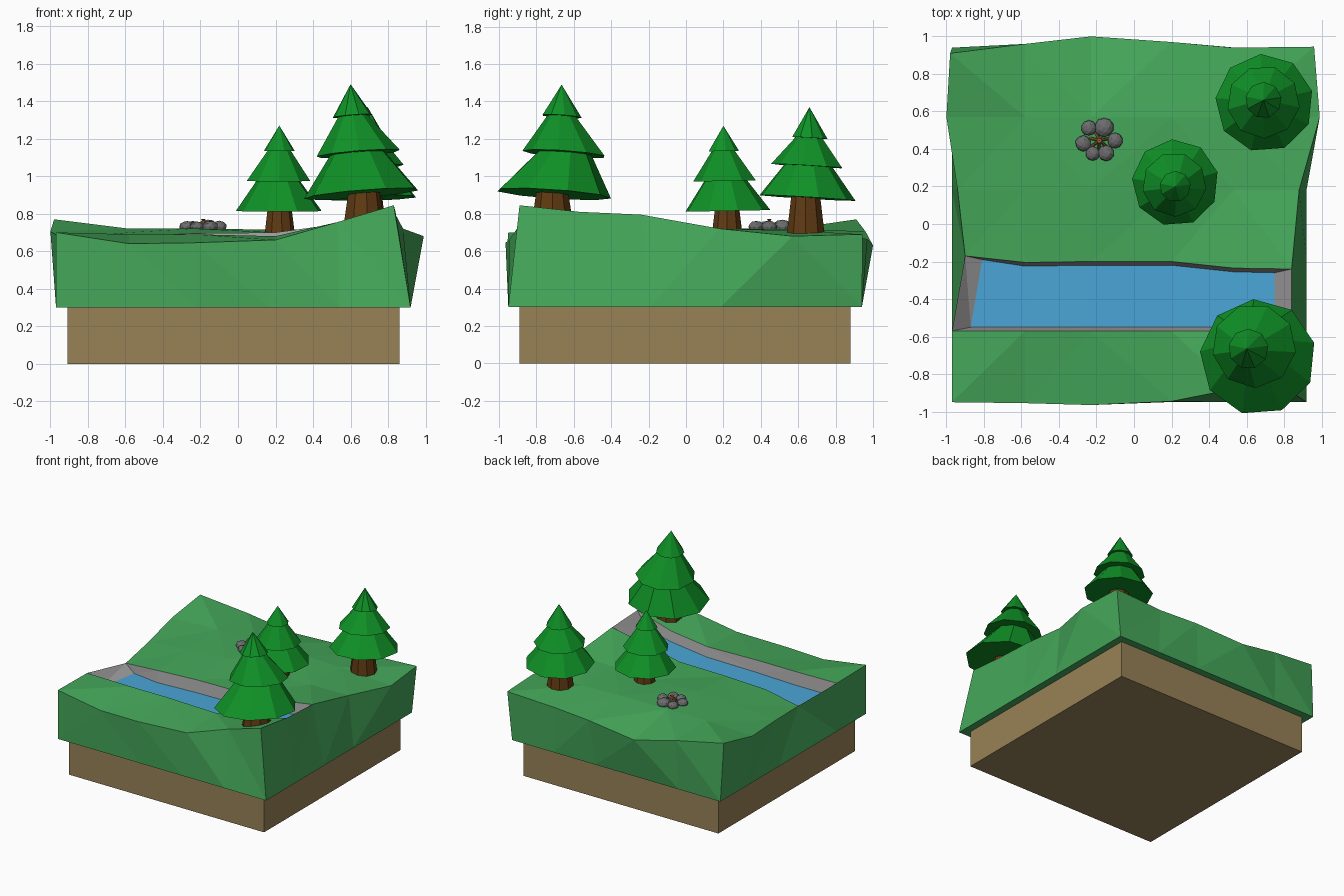
import bpy, bmesh, math, random
from mathutils import Vector

if "Cube" in bpy.data.objects:
    bpy.data.objects.remove(bpy.data.objects["Cube"])

random.seed(4)


def srgb(r, g, b):
    return tuple(((c / 255 + 0.055) / 1.055) ** 2.4 for c in (r, g, b)) + (1.0,)


def material(name, *rgb):
    m = bpy.data.materials.new(name)
    m.diffuse_color = srgb(*rgb)
    m.use_nodes = True
    m.node_tree.nodes["Principled BSDF"].inputs["Base Color"].default_value = m.diffuse_color
    return m


GRASS = material("grass_green", 69, 168, 90)
DIRT = material("dirt_brown", 153, 130, 87)
BANK = material("bank_grey", 160, 158, 158)
WATER = material("water_blue", 74, 165, 215)
LEAF = material("needle_green", 15, 145, 38)
BARK = material("bark_brown", 96, 58, 18)
STONE = material("stone_grey", 108, 108, 110)
STICK = material("stick_brown", 140, 98, 55)


def make(name, bm, *mats):
    bmesh.ops.recalc_face_normals(bm, faces=bm.faces)
    me = bpy.data.meshes.new(name)
    bm.to_mesh(me)
    bm.free()
    for m in mats:
        me.materials.append(m)
    ob = bpy.data.objects.new(name, me)
    bpy.context.collection.objects.link(ob)
    return ob


# dirt block
bm = bmesh.new()
bmesh.ops.create_cube(bm, size=1)
for v in bm.verts:
    v.co = Vector((v.co.x * 1.77 - 0.025, v.co.y * 1.77 - 0.005, 0.15 + v.co.z * 0.3))
make("dirt_block", bm, DIRT)

# grass terrain: 6 x 6 height grid, rows run from front to back
LEFT = (-.97, -.97, -.90, -.94, -1.0, -.98)
RIGHT = (.83, .84, .84, .88, .99, .96)
COLS = (-.58, -.23, .20, .53)
ROW_Y = ((-.95, -.955, -.965, -.945, -.88, -.89), (-.57,) * 6,
         (-.17, -.205, -.20, -.20, -.235, -.24), (.18,) * 6, (.57,) * 6,
         (.91, .96, 1.0, .97, .94, .945))
HEIGHT = ((.70, .64, .645, .66, .755, .845), (.695, .69, .69, .68, .72, .81),
          (.642, .68, .695, .70, .745, .795), (.67, .70, .72, .70, .715, .72),
          (.705, .72, .72, .715, .71, .68), (.77, .705, .63, .664, .67, .69))
FLOOR = (.59, .59, .60, .605, .645, .70)

bm = bmesh.new()
grid = []
for j in range(6):
    xs = (LEFT[j],) + COLS + (RIGHT[j],)
    grid.append([bm.verts.new((xs[i], ROW_Y[j][i], HEIGHT[j][i])) for i in range(6)])


def face(vs, mat=0):
    f = bm.faces.new(vs)
    f.material_index = mat


def strip(a, b, mat=0):
    for i in range(len(a) - 1):
        face((a[i], a[i + 1], b[i + 1], b[i]), mat)


for j in (0, 2, 3, 4):
    strip(grid[j], grid[j + 1])

# stream channel: grey banks and water surface
fx = (-.87,) + COLS + (.75,)
bx = (-.81,) + COLS + (.75,)
near = [bm.verts.new((fx[i], -.55, FLOOR[i])) for i in range(6)]
far = [bm.verts.new((bx[i], ROW_Y[2][i] - .02, FLOOR[i])) for i in range(6)]
strip(grid[1], near, 1)
strip(far, grid[2], 1)
strip(near, far, 2)
for i in (0, 5):
    face((grid[1][i], near[i], far[i], grid[2][i]), 1)

# outer walls down to a flat rectangular underside
rim = (grid[0][:] + [grid[j][5] for j in range(1, 6)]
       + grid[5][4::-1] + [grid[j][0] for j in range(4, 0, -1)])
corners = [Vector(c) for c in ((-.97, -.95, .3), (.92, -.95, .3), (.92, .94, .3), (-.97, .94, .3))]
base = []
for k in range(20):
    a, b = corners[k // 5], corners[(k // 5 + 1) % 4]
    base.append(bm.verts.new(a.lerp(b, (k % 5) / 5)))
for k in range(20):
    n = (k + 1) % 20
    face((rim[k], base[k], base[n], rim[n]))
face(base)
bmesh.ops.triangulate(bm, faces=[f for f in bm.faces if len(f.verts) == 4])
make("grass_terrain", bm, GRASS, BANK, WATER)


# tapered ring section; tilt lifts the lower rim along x and y
def frustum(name, low, r0, high, r1, mat, sides=9, tilt=(0, 0), turn=0.0):
    bm = bmesh.new()
    rings = []
    for (cx, cy, cz), r, t in ((low, r0, 1), (high, r1, .4)):
        if r == 0:
            rings.append([bm.verts.new((cx, cy, cz))] * sides)
            continue
        ring = []
        for k in range(sides):
            a = turn + math.tau * k / sides
            dx, dy = r * math.cos(a), r * math.sin(a)
            ring.append(bm.verts.new((cx + dx, cy + dy, cz + t * (dx * tilt[0] + dy * tilt[1]))))
        rings.append(ring)
        bm.faces.new(ring)
    for k in range(sides):
        n = (k + 1) % sides
        vs = [rings[0][k], rings[0][n], rings[1][n], rings[1][k]]
        bm.faces.new(list(dict.fromkeys(vs)))
    return make(name, bm, mat)


def tree(name, trunk, r, tiers, apex, tilt):
    x, y, z = trunk
    frustum(name + "_trunk", (x, y, z - .04), r, (x, y, tiers[0][2] + .05), r * .7, BARK)
    for i, (cx, cy, cz, rad) in enumerate(tiers):
        if i < 2:
            nx, ny, nz, nr = tiers[i + 1]
            high, top_r = (nx, ny, nz + .02), nr * .6
        else:
            high, top_r = apex, 0
        frustum(f"{name}_needles_{i + 1}", (cx, cy, cz), rad, high, top_r, LEAF,
                tilt=tilt, turn=.25 + i * .3)


tree("middle_tree", (.22, .22, .70), .087,
     ((.22, .22, .815, .232), (.215, .21, .975, .172), (.22, .20, 1.135, .083)),
     (.22, .20, 1.27), (0, .02))
tree("back_tree", (.69, .64, .71), .105,
     ((.695, .645, .885, .262), (.69, .65, 1.055, .195), (.69, .66, 1.205, .097)),
     (.69, .66, 1.37), (.02, -.06))
tree("front_tree", (.67, -.715, .77), .115,
     ((.66, -.71, .905, .31), (.64, -.65, 1.12, .225), (.61, -.665, 1.32, .107)),
     (.60, -.665, 1.49), (.08, -.07))

# ring of stones around the campfire
STONES = ((-.16, .515, .052), (-.24, .512, .042), (-.27, .43, .043),
          (-.22, .375, .038), (-.15, .377, .043), (-.10, .445, .042))
for i, (x, y, r) in enumerate(STONES):
    bm = bmesh.new()
    bmesh.ops.create_icosphere(bm, subdivisions=2, radius=r)
    for v in bm.verts:
        v.co *= random.uniform(.95, 1.04)
        v.co = Vector((x + v.co.x, y + v.co.y, .73 + v.co.z * .75))
    make(f"fire_stone_{i + 1}", bm, STONE)

# leaning firewood sticks
for i in range(7):
    a = math.tau * i / 7 + .2
    c, s = math.cos(a), math.sin(a)
    frustum(f"fire_stick_{i + 1}", (-.185 + .055 * c, .445 + .055 * s, .715), .009,
            (-.185 - .008 * c, .445 - .008 * s, .772), .007, STICK, sides=6)
